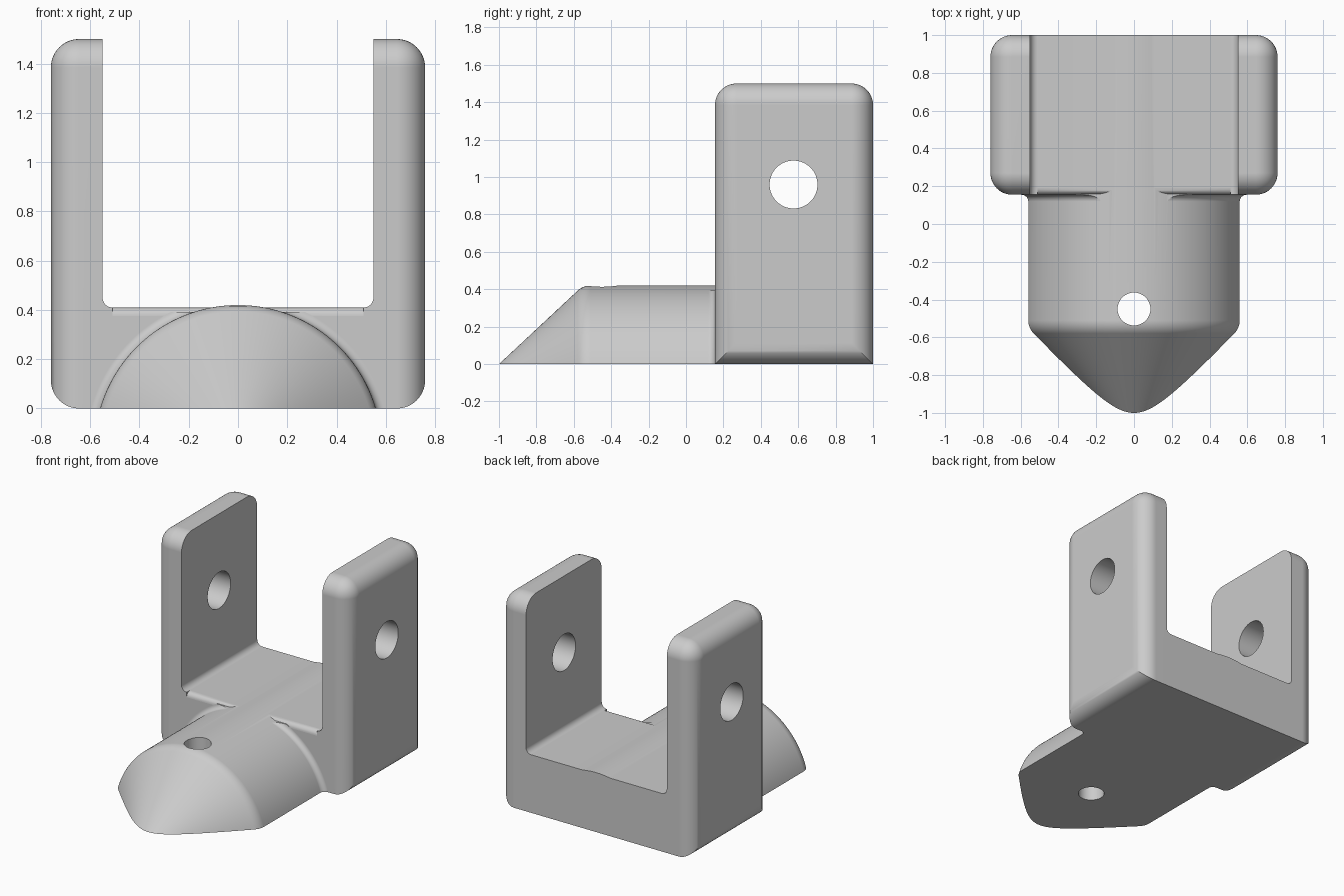
import bpy, bmesh, math
from mathutils import Vector, Matrix

if "Cube" in bpy.data.objects:
    bpy.data.objects.remove(bpy.data.objects["Cube"])

grey = bpy.data.materials.new("plain grey")
grey.use_nodes = True
colour = (0.6, 0.6, 0.6, 1)
grey.diffuse_color = colour
grey.node_tree.nodes["Principled BSDF"].inputs["Base Color"].default_value = colour

FRONT, BACK = 0.155, 1.0      # clevis block depth
WIDTH, HEIGHT = 0.76, 1.5     # half width and height
INNER, FLOOR = 0.55, 0.41     # slot half width and floor
ROUND, FILLET = 0.115, 0.035
RADIUS, AXIS = 0.583, -0.163  # shank cylinder
NOSE = -0.55                  # where the nose cone starts


def finish(name, bm):
    bmesh.ops.recalc_face_normals(bm, faces=bm.faces)
    mesh = bpy.data.meshes.new(name)
    bm.to_mesh(mesh)
    bm.free()
    mesh.materials.append(grey)
    obj = bpy.data.objects.new(name, mesh)
    bpy.context.collection.objects.link(obj)
    return obj


def box(name, low, high, radius=0, pick=None, segments=12):
    """Box whose edges chosen by pick(midpoint, direction) are rounded."""
    low, high = Vector(low), Vector(high)
    bm = bmesh.new()
    bmesh.ops.create_cube(bm, size=1, matrix=Matrix.Translation((low + high) / 2)
                          @ Matrix.Diagonal((*(high - low), 1)))
    if pick:
        edges = [e for e in bm.edges
                 if pick((e.verts[0].co + e.verts[1].co) / 2, e.verts[1].co - e.verts[0].co)]
        bmesh.ops.bevel(bm, geom=edges, offset=radius, segments=segments,
                        profile=0.5, affect='EDGES')
    return finish(name, bm)


def rod(name, radius, length, centre, axis):
    bm = bmesh.new()
    turn = Matrix.Rotation(math.pi / 2, 4, 'Y') if axis == 'X' else Matrix()
    bmesh.ops.create_cone(bm, cap_ends=True, segments=64, radius1=radius, radius2=radius,
                          depth=length, matrix=Matrix.Translation(centre) @ turn)
    return finish(name, bm)


def lathe(name, profile, steps=160):
    """Revolve (y, radius) points about the shank axis and cap the ends."""
    bm = bmesh.new()
    rings = []
    for y, r in profile:
        angles = [math.tau * i / steps for i in range(steps)]
        rings.append([bm.verts.new((r * math.sin(a), y, AXIS + r * math.cos(a))) for a in angles])
    for one, two in zip(rings, rings[1:]):
        for i in range(steps):
            j = (i + 1) % steps
            bm.faces.new((one[i], one[j], two[j], two[i]))
    bm.faces.new(rings[0])
    bm.faces.new(rings[-1])
    return finish(name, bm)


def combine(obj, other, operation):
    other.hide_render = True
    mod = obj.modifiers.new("combine", 'BOOLEAN')
    mod.operation, mod.solver, mod.object = operation, 'EXACT', other
    bpy.context.view_layer.objects.active = obj
    bpy.ops.object.modifier_apply(modifier=mod.name)
    bpy.data.objects.remove(other)


def outer_edge(mid, way):
    # every edge except the front and back ones on the underside
    return not (mid.z < 0.01 and abs(way.x) > 0.1)


# Clevis block, rounded on the outside
clevis = box("clevis_bracket", (-WIDTH, FRONT, 0), (WIDTH, BACK, HEIGHT), ROUND, outer_edge)

# Slot between the two arms, with filleted floor corners
slot = box("slot_cutter", (-INNER, -0.5, FLOOR), (INNER, 1.5, 2), 0.04,
           lambda mid, way: mid.z < FLOOR + 0.01 and abs(way.y) > 0.1, 8)
combine(clevis, slot, 'DIFFERENCE')

# Rounded front lip of the slot floor
bm = bmesh.new()
arc = [(FRONT + FILLET * (1 - math.sin(a)), FLOOR - FILLET * (1 - math.cos(a)))
       for a in (math.pi / 2 * i / 8 for i in range(9))]
outline = [(FRONT - 0.04, FLOOR + 0.04), (FRONT + FILLET, FLOOR + 0.04)] + arc
outline.append((FRONT - 0.04, FLOOR - FILLET))
face = bm.faces.new([bm.verts.new((-0.51, y, z)) for y, z in outline])
moved = bmesh.ops.extrude_face_region(bm, geom=[face])["geom"]
bmesh.ops.translate(bm, vec=(1.02, 0, 0),
                    verts=[v for v in moved if isinstance(v, bmesh.types.BMVert)])
combine(clevis, finish("lip_cutter", bm), 'DIFFERENCE')

# Pin hole through both arms
combine(clevis, rod("pin_cutter", 0.128, 2, (0, 0.575, 0.96), 'X'), 'DIFFERENCE')

# Shank: cylinder with a softened shoulder and a cone nose
slope = (RADIUS + AXIS) / (NOSE + 1)
bend, soft = math.atan(slope), 0.1
start = NOSE + soft * math.tan(bend / 2)
profile = [(BACK, RADIUS)]
for i in range(9):
    a = bend * i / 8
    profile.append((start - soft * math.sin(a), RADIUS - soft * (1 - math.cos(a))))
profile.append((-1.1, RADIUS - slope * (1.1 + NOSE)))
shank = lathe("shank", profile)
combine(shank, box("ground_cutter", (-2, -2, -2), (2, 2, 0)), 'DIFFERENCE')

# Flared fillet where the shank meets the block
flare_profile = [(FRONT + 0.1, RADIUS + FILLET)]
for i in range(9):
    a = math.pi / 2 * i / 8
    flare_profile.append((FRONT - FILLET * (1 - math.cos(a)), RADIUS + FILLET * (1 - math.sin(a))))
flare = lathe("flare", flare_profile)
combine(flare, box("flare_trim", (-2, -2, 0), (2, 2, FLOOR - FILLET / 2)), 'INTERSECT')

combine(clevis, shank, 'UNION')
combine(clevis, flare, 'UNION')

# Vertical hole through the shank
combine(clevis, rod("set_hole_cutter", 0.087, 2, (0, -0.45, 0), 'Z'), 'DIFFERENCE')

# Smooth shading with crisp edges
bpy.ops.object.select_all(action='DESELECT')
clevis.select_set(True)
bpy.context.view_layer.objects.active = clevis
bpy.ops.object.shade_smooth_by_angle(angle=math.radians(30))
weighted = clevis.modifiers.new("weighted normals", 'WEIGHTED_NORMAL')
weighted.keep_sharp = True
